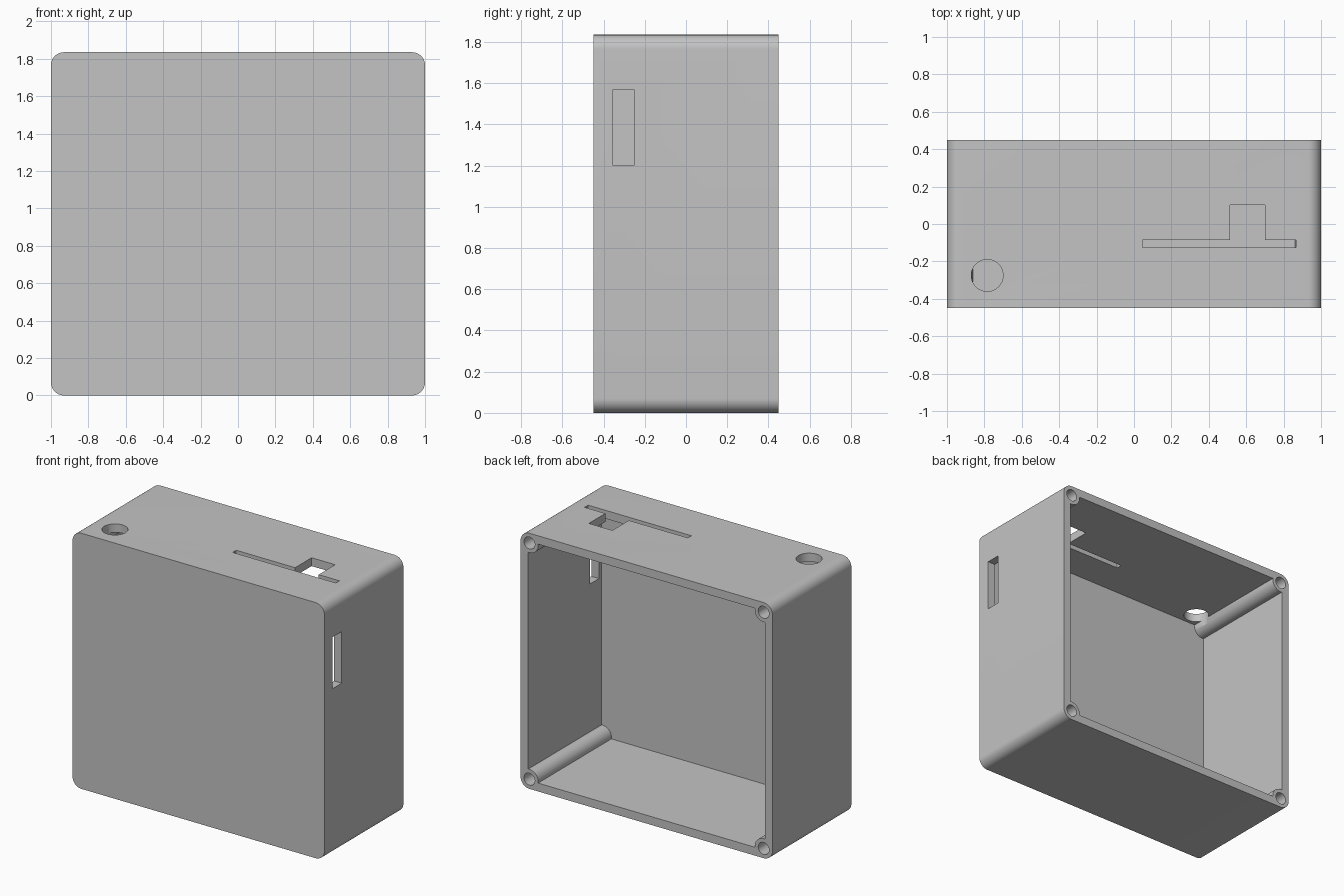
import bpy
import math
from mathutils import Vector

if "Cube" in bpy.data.objects:
    bpy.data.objects.remove(bpy.data.objects["Cube"], do_unlink=True)

HX, HY, H = 1.0, 0.448, 1.835   # half width, half depth, height
WALL, R = 0.06, 0.07            # wall thickness, corner radius
HOLE_R = 0.043                  # screw hole radius

grey = bpy.data.materials.new("plain_grey")
grey.use_nodes = True
grey.diffuse_color = (0.55, 0.55, 0.55, 1)
grey.node_tree.nodes["Principled BSDF"].inputs["Base Color"].default_value = (0.55, 0.55, 0.55, 1)


def box(name, lo, hi):
    lo, hi = Vector(lo), Vector(hi)
    bpy.ops.mesh.primitive_cube_add(size=1, location=(lo + hi) / 2)
    ob = bpy.context.object
    ob.name = name
    ob.scale = hi - lo
    bpy.ops.object.transform_apply(location=True, rotation=True, scale=True)
    return ob


def cylinder(name, radius, start, end):
    start, end = Vector(start), Vector(end)
    axis = end - start
    bpy.ops.mesh.primitive_cylinder_add(vertices=48, radius=radius, depth=axis.length,
                                        location=(start + end) / 2)
    ob = bpy.context.object
    ob.name = name
    ob.rotation_euler = axis.to_track_quat('Z', 'Y').to_euler()
    bpy.ops.object.transform_apply(location=True, rotation=True, scale=True)
    return ob


def cut(target, cutter):
    bpy.ops.object.select_all(action='DESELECT')
    bpy.context.view_layer.objects.active = target
    target.select_set(True)
    mod = target.modifiers.new("cut", 'BOOLEAN')
    mod.operation = 'DIFFERENCE'
    mod.solver = 'EXACT'
    mod.object = cutter
    bpy.ops.object.modifier_apply(modifier=mod.name)
    bpy.data.objects.remove(cutter, do_unlink=True)


# Outer shell: rounded rectangle extruded from front to back
corners = [(1, 1), (-1, 1), (-1, -1), (1, -1)]
STEPS = 12
outline = []
for i, (sx, sz) in enumerate(corners):
    cx, cz = sx * (HX - R), H / 2 + sz * (H / 2 - R)
    for k in range(STEPS + 1):
        a = math.pi / 2 * (i + k / STEPS)
        outline.append((cx + R * math.cos(a), cz + R * math.sin(a)))
n = len(outline)
verts = [(x, y, z) for y in (-HY, HY) for x, z in outline]
faces = [list(range(n)), list(range(2 * n - 1, n - 1, -1))]
faces += [[i, i + n, (i + 1) % n + n, (i + 1) % n] for i in range(n)]
mesh = bpy.data.meshes.new("enclosure")
mesh.from_pydata(verts, [], faces)
mesh.materials.append(grey)
case = bpy.data.objects.new("enclosure", mesh)
bpy.context.collection.objects.link(case)

# Open-backed cavity that leaves a screw post in each corner
cavity = box("cavity", (-HX + WALL, -HY + 0.065, WALL), (HX - WALL, HY + 0.1, H - WALL))
posts = [(sx * (HX - R), H / 2 + sz * (H / 2 - R)) for sx, sz in corners]
for x, z in posts:
    cut(cavity, cylinder("post", R, (x, -HY - 0.1, z), (x, HY + 0.2, z)))
cut(case, cavity)

# Blind screw holes in the posts
for x, z in posts:
    cut(case, cylinder("screw_hole", HOLE_R, (x, HY - 0.5, z), (x, HY + 0.1, z)))

# Openings in the top: round hole, long slit and switch window
cut(case, cylinder("round_hole", 0.085, (-0.785, -0.275, H - 0.1), (-0.785, -0.275, H + 0.1)))
cut(case, box("slit", (0.045, -0.125, H - 0.1), (0.865, -0.085, H + 0.1)))
cut(case, box("window", (0.513, -0.105, H - 0.1), (0.7, 0.102, H + 0.1)))

# Upright slot in the side wall
cut(case, box("side_slot", (HX - 0.1, -0.355, 1.2), (HX + 0.1, -0.252, 1.57)))

# Single colour and smooth rounded surfaces with sharp edges
case.data.materials.clear()
case.data.materials.append(grey)
for p in case.data.polygons:
    p.material_index = 0
bpy.ops.object.select_all(action='DESELECT')
case.select_set(True)
bpy.context.view_layer.objects.active = case
bpy.ops.object.shade_smooth_by_angle(angle=math.radians(30))
